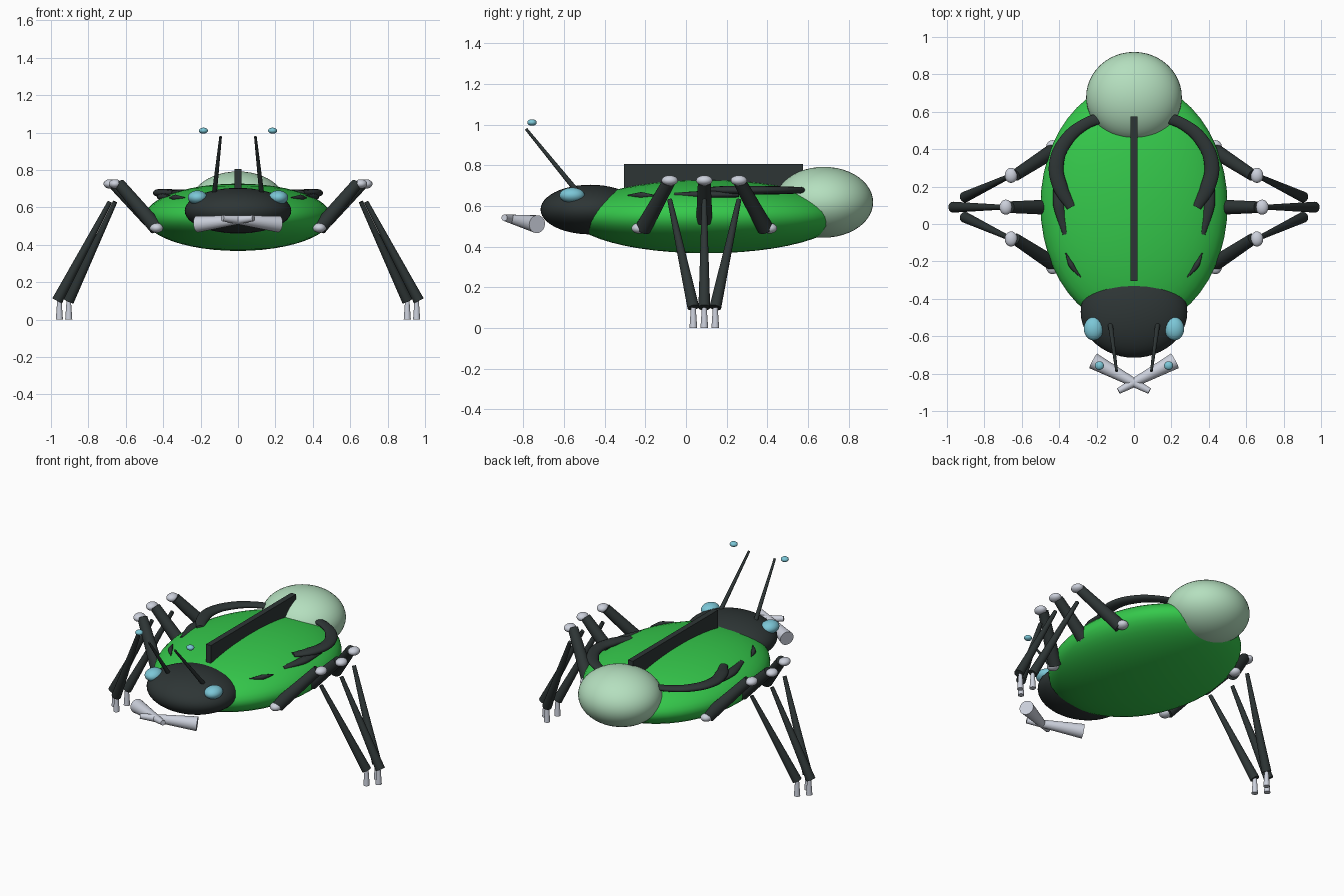
import bpy
from mathutils import Vector

cube = bpy.data.objects.get("Cube")
if cube:
    bpy.data.objects.remove(cube, do_unlink=True)


def material(name, rgb):
    m = bpy.data.materials.new(name)
    m.use_nodes = True
    m.diffuse_color = (*rgb, 1)
    m.node_tree.nodes["Principled BSDF"].inputs["Base Color"].default_value = (*rgb, 1)
    return m


GREEN = material("bright green", (0.035, 0.58, 0.07))
PALE = material("pale green", (0.46, 0.74, 0.52))
DARK = material("charcoal", (0.027, 0.036, 0.036))
WHITE = material("cool white", (0.60, 0.63, 0.71))
BLUE = material("light blue", (0.20, 0.57, 0.68))


def finish(name, mat):
    ob = bpy.context.object
    ob.name = name
    ob.data.materials.clear()
    ob.data.materials.append(mat)
    bpy.ops.object.shade_smooth_by_angle()
    return ob


def ellipsoid(name, centre, radii, mat):
    bpy.ops.mesh.primitive_uv_sphere_add(segments=48, ring_count=24, location=centre)
    bpy.context.object.scale = radii
    bpy.ops.object.transform_apply(location=False, rotation=False, scale=True)
    return finish(name, mat)


def rod(name, start, end, r1, r2, mat):
    a, b = Vector(start), Vector(end)
    bpy.ops.mesh.primitive_cone_add(vertices=24, radius1=r1, radius2=r2,
                                    depth=(b - a).length, location=(a + b) / 2)
    bpy.context.object.rotation_euler = (b - a).to_track_quat("Z", "Y").to_euler()
    return finish(name, mat)


def flat_tube(name, points, z, width, height, mat):
    # Smooth path with a round bevel, flattened vertically
    curve = bpy.data.curves.new(name, "CURVE")
    curve.dimensions = "3D"
    curve.bevel_depth = width
    curve.bevel_resolution = 4
    curve.use_fill_caps = True
    spline = curve.splines.new("BEZIER")
    spline.bezier_points.add(len(points) - 1)
    for bp, (x, y, r) in zip(spline.bezier_points, points):
        bp.co = (x, y, 0)
        bp.radius = r
        bp.handle_left_type = bp.handle_right_type = "AUTO"
    ob = bpy.data.objects.new(name, curve)
    bpy.context.collection.objects.link(ob)
    ob.location.z = z
    ob.scale.z = height / width
    curve.materials.append(mat)


# Body, tail bulb and head
ellipsoid("body", (0, 0.1, 0.547), (0.5, 0.66, 0.18), GREEN)
ellipsoid("tail_bulb", (0, 0.678, 0.618), (0.256, 0.242, 0.174), PALE)
ellipsoid("head", (0, -0.47, 0.582), (0.285, 0.245, 0.122), DARK)

# Back ridge
bpy.ops.mesh.primitive_cube_add(size=1, location=(0, 0.135, 0.735))
bpy.context.object.scale = (0.036, 0.88, 0.14)
finish("back_ridge", DARK)

for s, side in ((1, "left"), (-1, "right")):
    # Face
    ellipsoid(f"{side}_eye", (s * 0.216, -0.56, 0.652), (0.052, 0.062, 0.038), BLUE)
    rod(f"{side}_antenna", (s * 0.13, -0.51, 0.64), (s * 0.093, -0.786, 0.978),
        0.014, 0.007, DARK)
    ellipsoid(f"{side}_antenna_tip", (s * 0.185, -0.757, 1.01),
              (0.024, 0.023, 0.016), BLUE)
    rod(f"{side}_mandible", (s * 0.218, -0.732, 0.51), (s * -0.083, -0.893, 0.542),
        0.044, 0.016, WHITE)

    # Curved arm from the bulb and the stripes along the flank
    flat_tube(f"{side}_arm", [(s * x, y, r) for x, y, r in (
        (0.17, 0.57, 0.8), (0.26, 0.535, 0.85), (0.36, 0.45, 1), (0.415, 0.32, 1.1),
        (0.395, 0.2, 1.1), (0.335, 0.09, 0.7))], 0.677, 0.036, 0.02, DARK)
    flat_tube(f"{side}_long_stripe", [(s * x, y, r) for x, y, r in (
        (0.41, 0.26, 0.6), (0.40, 0.1, 1), (0.365, -0.055, 0.5))],
        0.655, 0.032, 0.02, DARK)
    flat_tube(f"{side}_short_stripe", [(s * x, y, r) for x, y, r in (
        (0.365, -0.155, 0.2), (0.335, -0.22, 1), (0.285, -0.285, 0.2))],
        0.652, 0.015, 0.016, DARK)

    # Three legs: hip, upper leg, knee, lower leg, foot
    for k, place in ((-1, "front"), (0, "middle"), (1, "rear")):
        mid = k == 0
        leg = f"{side}_{place}"
        hip = Vector((s * (0.47 if mid else 0.435), 0.09 + 0.3 * k,
                      0.53 if mid else 0.49))
        knee = Vector((s * (0.685 if mid else 0.657), 0.09 + 0.17 * k, 0.725))
        ankle = Vector((s * (0.967 if mid else 0.905), 0.09 + 0.054 * k, 0.1))
        shin = Vector((knee.x, knee.y, 0.63))
        foot_x = s * (0.955 if mid else 0.905)
        ellipsoid(f"{leg}_hip", hip + Vector((0, 0.02 * k, 0)),
                  (0.035, 0.038, 0.026), WHITE)
        rod(f"{leg}_upper_leg", hip, knee - Vector((s * 0.022, 0, 0)),
            0.04, 0.031, DARK)
        ellipsoid(f"{leg}_knee", knee, (0.034, 0.04, 0.025), WHITE)
        rod(f"{leg}_lower_leg", shin, ankle, 0.012, 0.029, DARK)
        rod(f"{leg}_foot", (foot_x, ankle.y, 0), (foot_x, ankle.y, 0.1),
            0.019, 0.012, WHITE)
